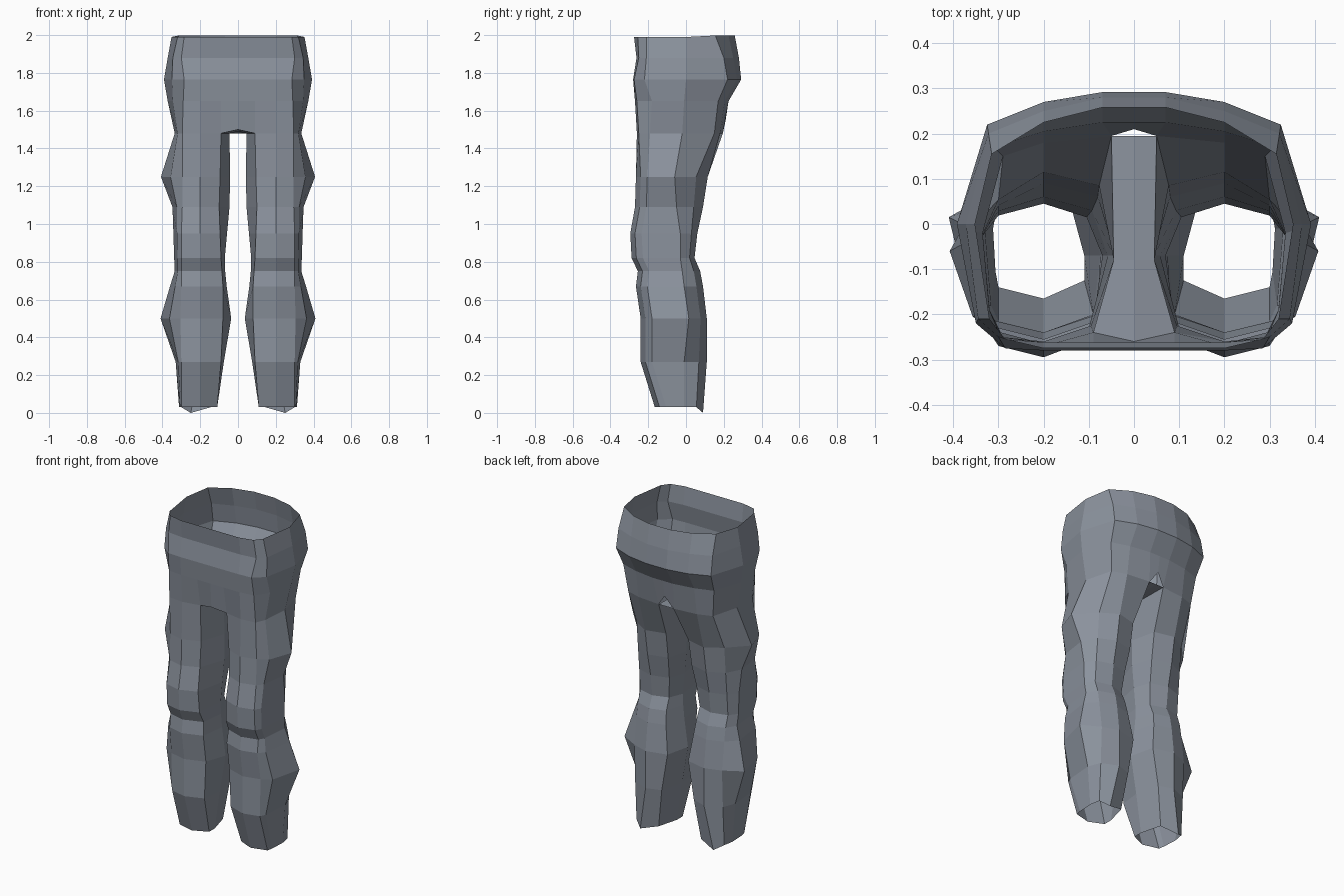
import bpy, bmesh

if "Cube" in bpy.data.objects:
    bpy.data.objects.remove(bpy.data.objects["Cube"])

cloth = bpy.data.materials.new("slate_grey_cloth")
cloth.diffuse_color = (0.26, 0.29, 0.34, 1)
cloth.use_nodes = True
cloth.node_tree.nodes["Principled BSDF"].inputs["Base Color"].default_value = cloth.diffuse_color

# Leg rings: z, inner front x, inner x, outer front x, outer x, front y, side y, back y
LEG = [
    (0.03, 0.11, 0.11, 0.30, 0.312, -0.165, -0.01, 0.09),
    (0.27, 0.09, 0.075, 0.30, 0.33, -0.24, -0.01, 0.11),
    (0.50, 0.08, 0.036, 0.305, 0.41, -0.24, 0.015, 0.11),
    (0.67, 0.08, 0.06, 0.30, 0.36, -0.265, -0.01, 0.09),
    (0.75, 0.085, 0.068, 0.30, 0.335, -0.255, -0.02, 0.075),
    (0.82, 0.09, 0.07, 0.30, 0.338, -0.288, -0.03, 0.045),
    (0.95, 0.095, 0.058, 0.30, 0.342, -0.295, -0.03, 0.06),
    (1.09, 0.10, 0.045, 0.295, 0.347, -0.27, -0.05, 0.09),
    (1.25, 0.095, 0.042, 0.295, 0.408, -0.265, -0.06, 0.115),
]
# Hip rings: z, front y, outer front (x, y), side front (x, y), side (x, y), back outer (x, y), back mid y, back y
HIP = [
    (1.48, -0.26, 0.295, -0.25, 0.32, -0.19, 0.335, -0.02, 0.29, 0.15, 0.18, 0.195),
    (1.65, -0.27, 0.29, -0.26, 0.345, -0.18, 0.372, -0.01, 0.31, 0.17, 0.205, 0.225),
    (1.765, -0.28, 0.285, -0.275, 0.35, -0.22, 0.392, 0.00, 0.325, 0.22, 0.27, 0.292),
    (1.88, -0.262, 0.30, -0.25, 0.345, -0.21, 0.372, 0.00, 0.322, 0.20, 0.25, 0.28),
    (1.99, -0.275, 0.285, -0.255, 0.32, -0.21, 0.352, 0.00, 0.315, 0.155, 0.225, 0.258),
]

bm = bmesh.new()


def vert(x, y, z):
    return bm.verts.new((x, y, z))


def leg_ring(i, z, fi, xin, fo, xout, yf, ys, yb):
    """Nine points: front inner round the outside to the back and inner side."""
    hem = i == 0
    return [vert(fi, yf + 0.04, z), vert(0.2, yf, z), vert(fo, yf + 0.025, z),
            vert(fo + 0.55 * (xout - fo), yf + 0.06, z), vert(xout, ys, z),
            vert(0.3, ys + 0.65 * (yb - ys), z),
            vert(0.25 if hem else 0.2, yb, 0.0 if hem else z),
            vert(xin + 0.035, yb - 0.03, z), vert(xin, -0.07, z)]


def hip_ring(i, z, yf, fox, foy, s1x, s1y, s2x, s2y, box, boy, bmy, by):
    """Half ring: front inner to back inner, followed by both centre points."""
    low = i == 0
    rise = 0.008 if z > 1.9 else 0
    return [vert(0.09, yf + (0.02 if low else 0), z), vert(0.2, yf, z),
            vert(fox, foy, z), vert(s1x, s1y, z), vert(s2x, s2y, z),
            vert(box, boy, z + rise), vert(0.2, bmy, z + rise),
            vert(0.05 if low else 0.07, by, z + rise),
            vert(0, yf, z + (0.02 if low else 0)),
            vert(0, by + (0.015 if low else 0), z + (0.07 if low else rise))]


def bridge(a, b, order):
    for p, q in zip(order, order[1:]):
        bm.faces.new((a[p], a[q], b[q], b[p]))


# Trouser leg, open at the hem
legs = [leg_ring(i, *r) for i, r in enumerate(LEG)]
hips = [hip_ring(i, *r) for i, r in enumerate(HIP)]
around = [0, 1, 2, 3, 4, 5, 6, 7, 8, 0]
for a, b in zip(legs, legs[1:]):
    bridge(a, b, around)
crotch = vert(0.045, -0.08, 1.48)
bridge(legs[-1], hips[0][:8] + [crotch], around)

# Hips and open waist
for a, b in zip(hips, hips[1:]):
    bridge(a, b, [8, 0, 1, 2, 3, 4, 5, 6, 7, 9])

# Crotch strip, leaving the small notch at the back
mid = vert(0, -0.08, 1.49)
back = vert(0, 0.195, 1.48)
bm.faces.new((hips[0][8], mid, crotch, hips[0][0]))
bm.faces.new((mid, back, hips[0][7], crotch))

# Mirror to the other side and weld the centre
copy = bmesh.ops.duplicate(bm, geom=bm.verts[:] + bm.edges[:] + bm.faces[:])["geom"]
for v in copy:
    if isinstance(v, bmesh.types.BMVert):
        v.co.x = -v.co.x
bmesh.ops.remove_doubles(bm, verts=bm.verts[:], dist=0.0005)
bmesh.ops.recalc_face_normals(bm, faces=bm.faces[:])

mesh = bpy.data.meshes.new("trousers")
bm.to_mesh(mesh)
bm.free()
mesh.materials.append(cloth)
bpy.context.collection.objects.link(bpy.data.objects.new("trousers", mesh))
